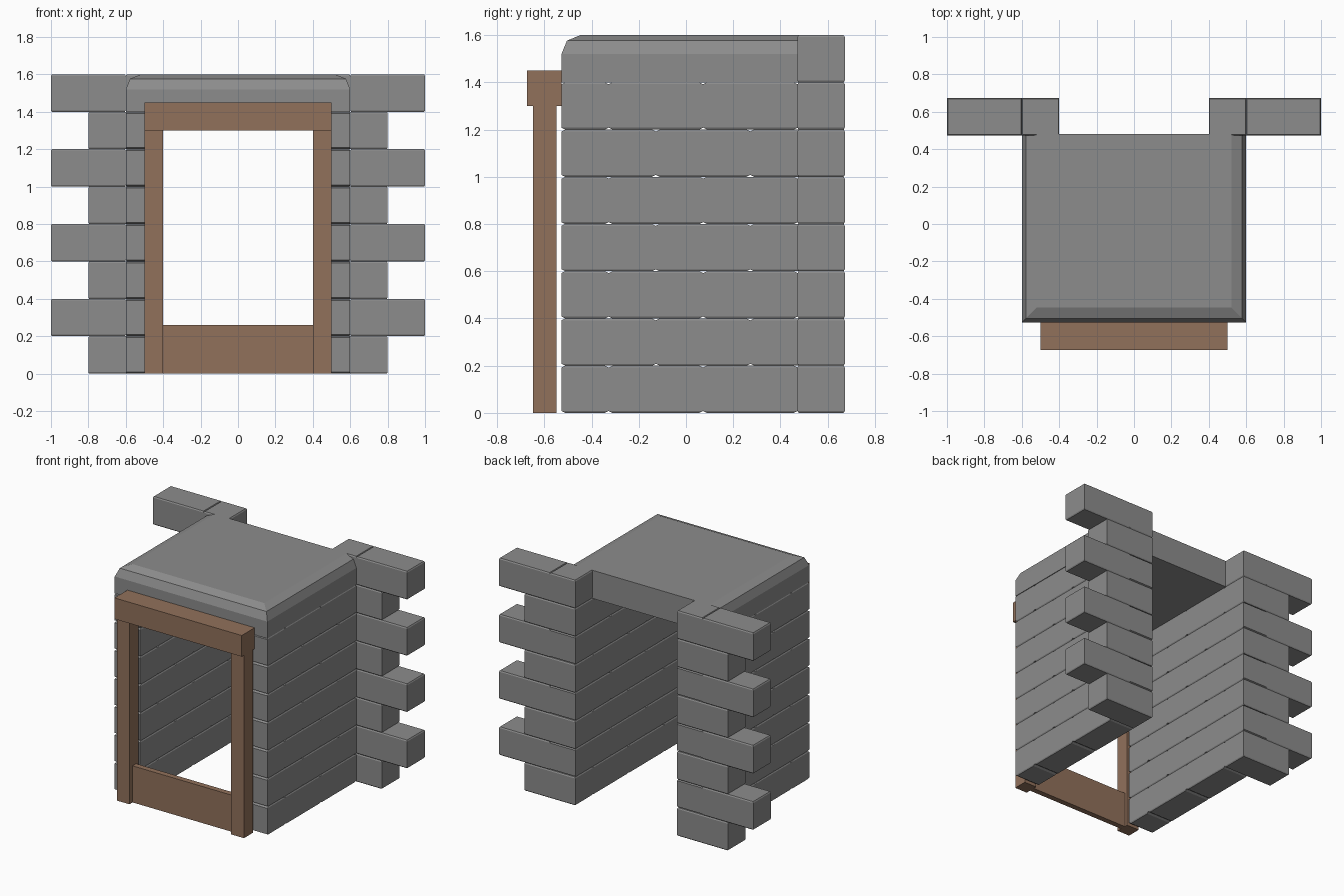
import bpy, bmesh

if "Cube" in bpy.data.objects:
    bpy.data.objects.remove(bpy.data.objects["Cube"])


def material(name, colour):
    m = bpy.data.materials.new(name)
    m.diffuse_color = (*colour, 1)
    m.use_nodes = True
    m.node_tree.nodes["Principled BSDF"].inputs["Base Color"].default_value = m.diffuse_color
    return m


stone = material("stone", (0.265, 0.265, 0.265))
wood = material("wood", (0.285, 0.165, 0.105))


def box(name, lo, hi, mat, bevel=0, segments=1, pick=None, stretch=(1, 1, 1)):
    """Box from corner lo to corner hi; bevels the edges chosen by pick.
    stretch scales the bevel width separately along x, y and z."""
    bm = bmesh.new()
    bmesh.ops.create_cube(bm, size=1)
    for v in bm.verts:
        for i in range(3):
            v.co[i] = (hi[i] if v.co[i] > 0 else lo[i]) / stretch[i]
    if bevel:
        edges = [e for e in bm.edges if pick(e.verts[0].co, e.verts[1].co)]
        bmesh.ops.bevel(bm, geom=edges, offset=bevel, segments=segments,
                        profile=0.5, affect='EDGES')
    bmesh.ops.scale(bm, vec=stretch, verts=bm.verts)
    bmesh.ops.recalc_face_normals(bm, faces=bm.faces)
    mesh = bpy.data.meshes.new(name)
    bm.to_mesh(mesh)
    bm.free()
    mesh.materials.append(mat)
    ob = bpy.data.objects.new(name, mesh)
    bpy.context.collection.objects.link(ob)
    return ob


def brick(name, x0, x1, y0, y1, z, stretch):
    """Pair of mirrored bricks, chamfered along top and bottom only."""
    for side, s in (("right", 1), ("left", -1)):
        a, b = sorted((s * x0, s * x1))
        box(f"{name}_{side}", (a, y0, z), (b, y1, z + 0.2), stone, 0.008, 1,
            lambda p, q: abs(p.z - q.z) < 1e-4, stretch)


FRONT, WALL_END, BACK = -0.5275, 0.4725, 0.6725

# Side walls and toothed back corners, in alternating courses
for c in range(8):
    z = c * 0.2
    if c % 2 == 0:
        joints = [FRONT, -0.3275, 0.0725, WALL_END]
        brick("corner_brick", 0.4, 0.8, WALL_END, BACK, z, (0.6, 0.6, 1))
    else:
        joints = [FRONT, -0.1275, 0.2725, BACK]
        brick("corner_brick", 0.6, 1.0, WALL_END, BACK, z, (0.6, 0.6, 1))
    if c == 7:
        joints = [WALL_END, BACK]
    for y0, y1 in zip(joints, joints[1:]):
        # long bricks have a chamfer drawn out along their length
        along = 2 if c < 7 else 0.6
        brick("wall_brick", 0.4, 0.6, y0, y1, z, (0.6, along, 1))

# Roof slab, rounded along the front and side top edges
box("roof_slab", (-0.6, FRONT, 1.4), (0.6, WALL_END + 0.008, 1.6), stone, 0.08, 2,
    lambda p, q: min(p.z, q.z) > 1.5 and min(p.y, q.y) < 0)

# Wooden door frame
for side, x in (("right", 0.4), ("left", -0.5)):
    box(f"frame_post_{side}", (x, -0.6475, 0), (x + 0.1, -0.5475, 1.3), wood)
box("frame_lintel", (-0.5, -0.6725, 1.3), (0.5, FRONT, 1.45), wood)
box("frame_bottom_panel", (-0.4, -0.6125, 0), (0.4, -0.5725, 0.26), wood)
